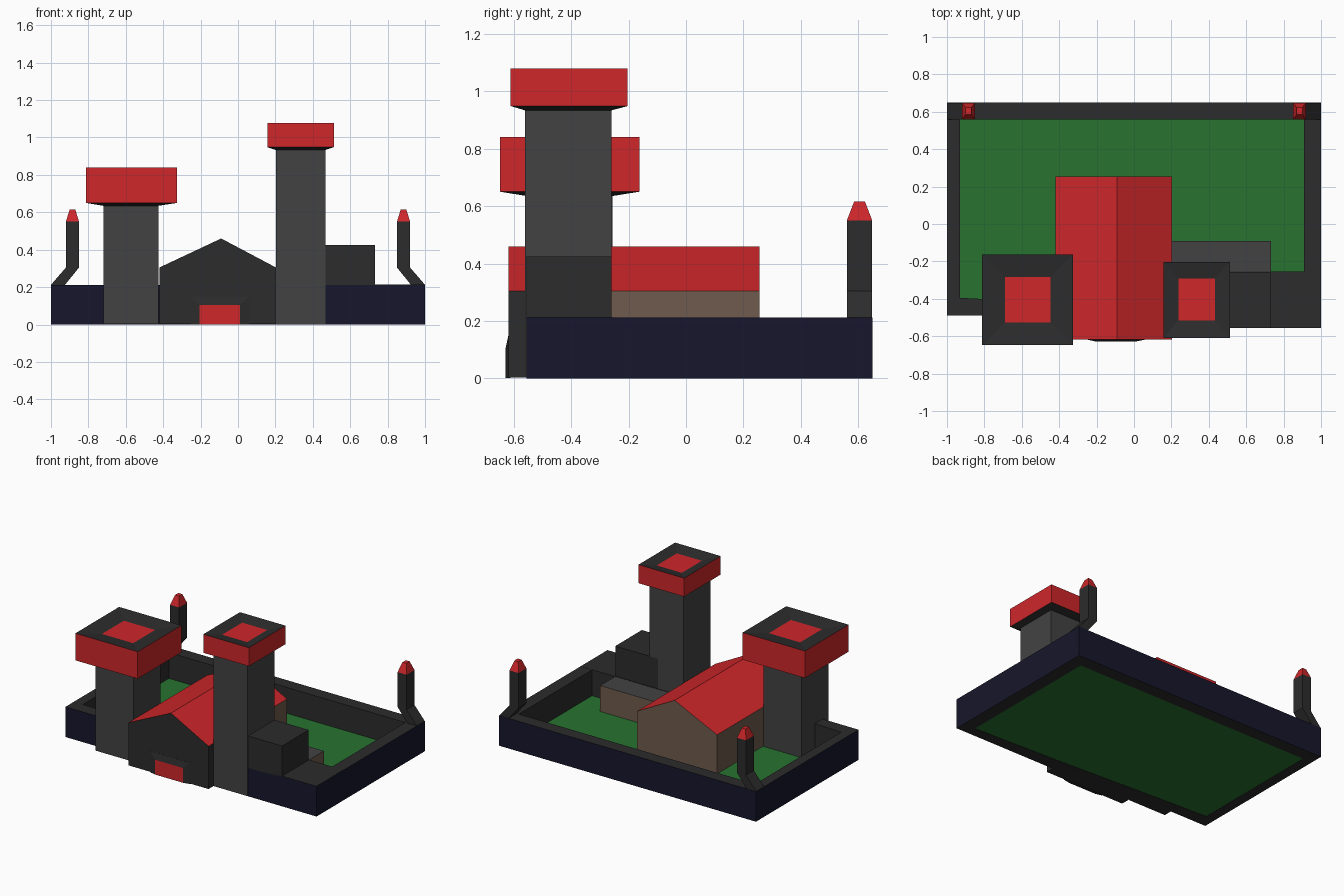
import bpy, bmesh

if "Cube" in bpy.data.objects:
    bpy.data.objects.remove(bpy.data.objects["Cube"])


def material(name, r, g, b):
    m = bpy.data.materials.new(name)
    m.diffuse_color = (r, g, b, 1)
    m.use_nodes = True
    m.node_tree.nodes["Principled BSDF"].inputs["Base Color"].default_value = m.diffuse_color
    return m


RED = material("red", .62, .02, .023)
NAVY = material("navy", .008, .008, .025)
DARK = material("dark_grey", .025, .025, .025)
GREY = material("stone_grey", .055, .055, .055)
GREEN = material("green", .02, .17, .03)
BROWN = material("brown", .16, .105, .075)


def loft(name, rings, bands, start=DARK, end=DARK, closed=False, roof=None):
    """Skin a row of equal-count rings; one material per band, plus end caps."""
    mats = [RED, NAVY, DARK, GREY, GREEN, BROWN]
    bm = bmesh.new()
    loops = [[bm.verts.new(p) for p in ring] for ring in rings]
    pairs = list(zip(loops, loops[1:] + loops[:1]))
    if not closed:
        pairs = pairs[:-1]
    for (a, b), mat in zip(pairs, bands):
        n = len(a)
        for i in range(n):
            j = (i + 1) % n
            f = bm.faces.new((a[i], a[j], b[j], b[i]))
            f.material_index = mats.index(mat)
    if not closed:
        bm.faces.new(loops[0]).material_index = mats.index(start)
        bm.faces.new(loops[-1]).material_index = mats.index(end)
    bmesh.ops.recalc_face_normals(bm, faces=bm.faces)
    if roof:
        for f in bm.faces:
            if f.normal.z > .3:
                f.material_index = mats.index(roof)
    me = bpy.data.meshes.new(name)
    bm.to_mesh(me)
    bm.free()
    for m in mats:
        me.materials.append(m)
    ob = bpy.data.objects.new(name, me)
    bpy.context.collection.objects.link(ob)
    return ob


def rect(x0, x1, y0, y1, z):
    return [(x0, y0, z), (x1, y0, z), (x1, y1, z), (x0, y1, z)]


def level(points, z):
    return [(x, y, z) for x, y in points]


def box(name, x0, x1, y0, y1, z0, z1, side, top):
    return loft(name, [rect(x0, x1, y0, y1, z0), rect(x0, x1, y0, y1, z1)], [side], DARK, top)


# Perimeter wall and lawn
outer = [(-1, -.49), (-.42, -.49), (.2, -.555), (1, -.555), (1, .65), (-1, .65)]
inner = [(-.93, -.395), (-.42, -.42), (.2, -.455), (.91, -.485), (.91, .56), (-.93, .56)]
loft("perimeter_wall",
     [level(outer, 0), level(outer, .212), level(inner, .212), level(inner, 0)],
     [NAVY, DARK, DARK, DARK], closed=True)
loft("lawn", [level(inner, .002), level(inner, .03)], [GREEN], GREEN, GREEN)

# Front right wall platform, raised block and low annex
box("front_platform", .3, .998, -.553, -.255, .006, .213, DARK, DARK)
box("raised_block", .4, .732, -.555, -.26, .2, .425, DARK, DARK)
box("annex", .15, .732, -.3, -.09, .006, .212, BROWN, GREY)


# Gabled hall: stone front section, timber rear section
def gable(y):
    return [(-.42, y, .004), (.203, y, .004), (.203, y, .305), (-.09, y, .46), (-.42, y, .305)]


hall = [(-.42, .305), (-.09, .46), (.203, .305)]
loft("hall", [gable(-.617), gable(-.4), gable(.255)], [DARK, BROWN], DARK, BROWN, roof=RED)

# Gate with bevelled surround
loft("gate",
     [[(x, y, z) for x, z in ((a, 0.001), (b, 0.001), (b, h), (a, h))]
      for a, b, h, y in ((-.25, .06, .15, -.61), (-.25, .06, .15, -.618), (-.205, .01, .105, -.628))],
     [DARK, DARK], DARK, RED)


# Towers: shaft, flared underside, red crown, sunken red top
def tower(name, shaft, crown, inset, z_shaft, z_crown, z_top):
    loft(name,
         [rect(*shaft, .004), rect(*shaft, z_shaft), rect(*crown, z_crown),
          rect(*crown, z_top), rect(*inset, z_top - .018)],
         [GREY, DARK, RED, DARK], DARK, RED)


tower("left_tower", (-.72, -.425, -.555, -.255), (-.812, -.327, -.648, -.162),
      (-.69, -.447, -.527, -.283), .635, .65, .84)
tower("right_tower", (.203, .467, -.56, -.26), (.157, .512, -.61, -.203),
      (.237, .432, -.515, -.292), .933, .948, 1.078)

# Cranked corner posts with red caps on the back wall
for name, s in (("left_post", -1), ("right_post", 1)):
    xs = [(.925, 1), (.925, 1), (.85, .92), (.85, .92), (.87, .9)]
    ys = [(.56, .648)] * 4 + [(.585, .623)]
    zs = [.2, .212, .305, .55, .615]
    loft(name, [rect(s * a, s * b, c, d, z) for (a, b), (c, d), z in zip(xs, ys, zs)],
         [DARK, DARK, DARK, RED], DARK, RED)
